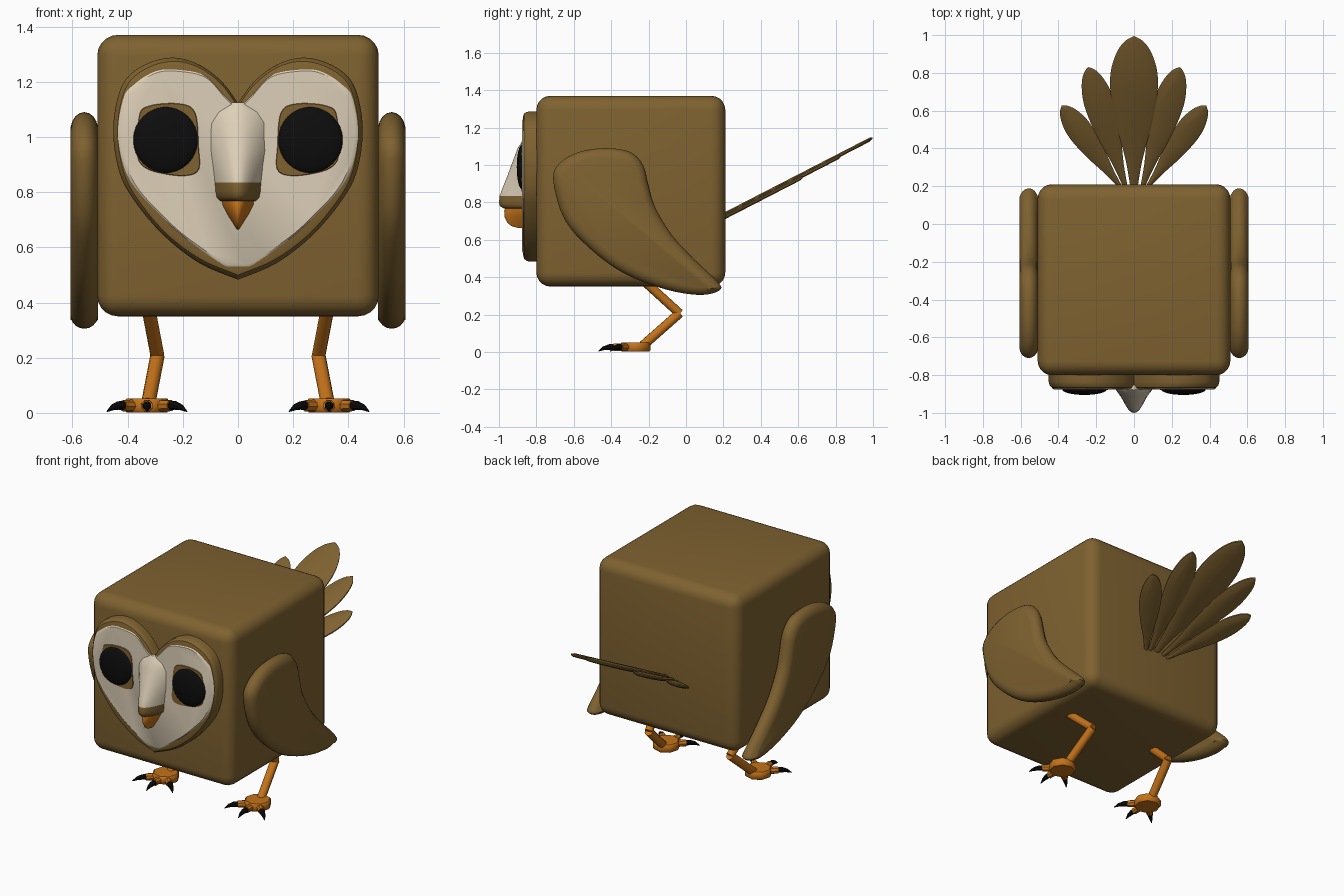
import bpy, bmesh, math
from mathutils import Vector

if "Cube" in bpy.data.objects:
    bpy.data.objects.remove(bpy.data.objects["Cube"])


def material(name, rgb):
    m = bpy.data.materials.new(name)
    m.diffuse_color = (*rgb, 1)
    m.use_nodes = True
    m.node_tree.nodes["Principled BSDF"].inputs["Base Color"].default_value = m.diffuse_color
    return m


BROWN = material("brown_feathers", (0.212, 0.122, 0.03))
CREAM = material("cream_face", (0.73, 0.63, 0.48))
ORANGE = material("orange_skin", (0.55, 0.17, 0.01))
BLACK = material("black", (0.004, 0.004, 0.004))


def finish(name, bm, mats, angle=35):
    bmesh.ops.recalc_face_normals(bm, faces=bm.faces)
    me = bpy.data.meshes.new(name)
    bm.to_mesh(me)
    bm.free()
    ob = bpy.data.objects.new(name, me)
    bpy.context.collection.objects.link(ob)
    for m in mats:
        me.materials.append(m)
    bpy.ops.object.select_all(action='DESELECT')
    ob.select_set(True)
    bpy.context.view_layer.objects.active = ob
    bpy.ops.object.shade_smooth_by_angle(angle=math.radians(angle))
    return ob


def skin(bm, rings, caps=True):
    """Bridge closed rings of points, in order, and cap both ends."""
    vs = [[bm.verts.new(p) for p in r] for r in rings]
    n = len(vs[0])
    for a, b in zip(vs, vs[1:]):
        for i in range(n):
            j = (i + 1) % n
            bm.faces.new((a[i], a[j], b[j], b[i]))
    if caps:
        bm.faces.new(vs[0])
        bm.faces.new(vs[-1])


def smooth_line(pts, closed, n=5):
    """Catmull-Rom through 2D points."""
    P = [Vector(p) for p in pts]
    k = len(P)
    out = []
    for i in range(k if closed else k - 1):
        if closed:
            a, b, c, d = (P[(i + o) % k] for o in (-1, 0, 1, 2))
        else:
            a, b, c, d = P[max(i - 1, 0)], P[i], P[i + 1], P[min(i + 2, k - 1)]
        for s in range(n):
            t = s / n
            out.append(0.5 * (2 * b + (c - a) * t + (2 * a - 5 * b + 4 * c - d) * t * t
                              + (3 * b - a - 3 * c + d) * t ** 3))
    if not closed:
        out.append(P[-1])
    return out


def slab(name, outline, spine, profile, place, mat):
    """Stack copies of an outline, drawn in towards its spine by each (inset, depth)."""
    s0, s1 = Vector(spine[0]), Vector(spine[1])
    d = s1 - s0
    rings = []
    for inset, depth in profile:
        ring = []
        for p in outline:
            q = s0 + d * max(0, min(1, (p - s0).dot(d) / d.length_squared))
            v = q - p
            L = max(v.length, 1e-5)
            p2 = p + v * (min(inset, 0.8 * L) / L)
            ring.append(place(p2.x, p2.y, depth))
        rings.append(ring)
    bm = bmesh.new()
    skin(bm, rings)
    return finish(name, bm, [mat])


def tube(name, pts, radii, mat, n=10):
    pts = [Vector(p) for p in pts]
    rings = []
    for i, (p, r) in enumerate(zip(pts, radii)):
        d = (pts[min(i + 1, len(pts) - 1)] - pts[max(i - 1, 0)]).normalized()
        u = d.cross(Vector((0.9, 0.1, 0.4))).normalized()
        w = d.cross(u)
        rings.append([p + r * (u * math.cos(a) + w * math.sin(a))
                      for a in (2 * math.pi * k / n for k in range(n))])
    bm = bmesh.new()
    skin(bm, rings)
    return finish(name, bm, [mat], 40)


def ridge(name, sections, back, mats, split=None):
    """Loft of arched cross-sections (z, half width, front y)."""
    S = [s / 8 for s in range(-8, 9)]
    rings = []
    for z, w, yf in sections:
        ring = [(w * s, back + (yf - back) * max(0, math.cos(math.pi / 2 * s)) ** 0.9, z) for s in S]
        rings.append(ring + [(0, back + 0.02, z)])
    bm = bmesh.new()
    skin(bm, rings)
    if split:
        for f in bm.faces:
            f.material_index = 1 if f.calc_center_median().z < split else 0
    return finish(name, bm, mats, 50)


# Body: rounded cube
bm = bmesh.new()
bmesh.ops.create_cube(bm, size=1)
for v in bm.verts:
    v.co = Vector((v.co.x * 1.02, v.co.y * 1.01 - 0.295, v.co.z * 1.02 + 0.86))
bmesh.ops.bevel(bm, geom=bm.edges[:], offset=0.075, segments=5, profile=0.5, affect='EDGES')
finish("body", bm, [BROWN])


# Heart-shaped face disc and cream plate
def heart(half):
    h = smooth_line(half, False)
    return h + [Vector((-p.x, p.y)) for p in h[-2:0:-1]]


def on_front(x, z, d):
    return (x, d, z)


rim = heart([(0, 1.123), (.058, 1.2), (.137, 1.26), (.228, 1.287), (.32, 1.27), (.4, 1.217),
             (.438, 1.134), (.452, 1.007), (.427, .863), (.365, .754), (.264, .638), (.137, .541), (0, .483)])
slab("face_disc", rim, ((0, .65), (0, .95)),
     [(0, -.78), (0, -.835), (.005, -.853), (.016, -.866), (.035, -.871)], on_front, BROWN)
mask = heart([(0, 1.108), (.047, 1.15), (.12, 1.225), (.21, 1.246), (.3, 1.242), (.385, 1.188),
              (.42, 1.123), (.434, .99), (.39, .837), (.28, .71), (.174, .617), (.058, .535), (0, .526)])
slab("face_mask", mask, ((0, .65), (0, .95)), [(0, -.868), (.012, -.876)], on_front, CREAM)

# Nose ridge with brown tip, and beak
ridge("nose", [(1.125, .02, -.878), (1.09, .075, -.9), (1.05, .1, -.915), (.95, .1, -.952), (.88, .09, -.98),
               (.835, .085, -.996), (.80, .082, -1.0), (.78, .078, -.995), (.768, .065, -.975)],
      -.872, [CREAM, BROWN], .835)
ridge("beak", [(.785, .062, -.96), (.755, .058, -.972), (.72, .04, -.97), (.69, .02, -.955),
               (.672, .009, -.93), (.664, .003, -.9)], -.87, [ORANGE])

wing = smooth_line([(-.71, .92), (-.675, 1.01), (-.57, 1.07), (-.43, 1.09), (-.3, 1.07), (-.23, 1.0), (-.2, .89),
                    (-.165, .775), (-.075, .625), (.05, .49), (.17, .375), (.18, .33), (.075, .305),
                    (-.11, .335), (-.33, .42), (-.51, .55), (-.65, .71)], True, 4)
socket = [(.36, 1.07), (.325, 1.113), (.215, 1.122), (.155, 1.09), (.142, .97), (.147, .872), (.25, .862), (.36, .91)]
arc = [math.radians(a) for a in range(-80, 81, 20)]

for side, tag in ((1, "left"), (-1, "right")):
    # Eye socket patch and eye
    slab("eye_patch_" + tag, smooth_line([(side * x, z) for x, z in socket], True),
         ((side * .26, .98), (side * .26, 1.0)), [(0, -.874), (.003, -.88)], on_front, BROWN)
    bm = bmesh.new()
    bmesh.ops.create_uvsphere(bm, u_segments=32, v_segments=16, radius=1)
    for v in bm.verts:
        v.co = Vector((v.co.x * .118 + side * .262, v.co.y * .03 - .875, v.co.z * .121 + .989))
    finish("eye_" + tag, bm, [BLACK])

    # Wing
    slab("wing_" + tag, wing, ((-.45, .83), (.13, .345)),
         [(.065 * (1 - math.cos(a)), .05 * math.sin(a)) for a in arc],
         lambda y, z, d: (side * (.557 + d), y, z), BROWN)

    # Leg: thigh and shin
    hip, knee, ankle = (side * .325, -.225, .38), (side * .292, -.035, .207), (side * .325, -.23, .035)
    tube("thigh_" + tag, [hip, knee], [.025, .025], ORANGE)
    tube("shin_" + tag, [knee, ankle], [.026, .026], ORANGE)
    # Foot pad, toes and claws
    cx, cy = side * .33, -.27
    tube("foot_" + tag, [(cx, cy, 0.002), (cx, cy, .012), (cx, cy, .042), (cx, cy, .052)],
         [.074, .082, .082, .074], ORANGE, 8)
    for k, deg in enumerate((-47, 0, 47)):
        dx, dy = math.sin(math.radians(deg)), -math.cos(math.radians(deg))
        at = lambda r, z: (cx + dx * r, cy + dy * r, z)
        tube(f"toe_{tag}_{k + 1}", [at(.04, .026), at(.118, .026)], [.023, .021], ORANGE, 8)
        tube(f"claw_{tag}_{k + 1}", [at(.11, .026), at(.14, .027), at(.17, .02), at(.198, .005)],
             [.017, .016, .011, .002], BLACK, 8)

# Tail: five feathers fanned in a sloping plane
shape = [(0, .16), (.2, .38), (.42, .75), (.62, .98), (.76, .98), (.88, .76), (.96, .42), (1, .0)]


def feather(name, base, tip, width, lift):
    b, t = Vector(base), Vector(tip)
    ax = t - b
    n = Vector((-ax.y, ax.x)).normalized()
    edge = smooth_line(shape, False, 4)
    line = [b + ax * p.x + n * p.y * width for p in edge]
    line += [b + ax * p.x - n * p.y * width for p in edge[-2::-1]]
    slab(name, line, (b, b + ax * .9), [(.02, -.011), (.004, -.004), (.004, .004), (.02, .011)],
         lambda x, y, d: (x, y, .73 + (y - .21) * .515 + lift + d), BROWN)


feather("tail_feather_middle", (0, .18), (0, 1.0), .13, .008)
for side, tag in ((1, "left"), (-1, "right")):
    feather("tail_feather_inner_" + tag, (side * .04, .18), (side * .245, .835), .083, 0)
    feather("tail_feather_outer_" + tag, (side * .06, .18), (side * .385, .63), .07, -.008)
